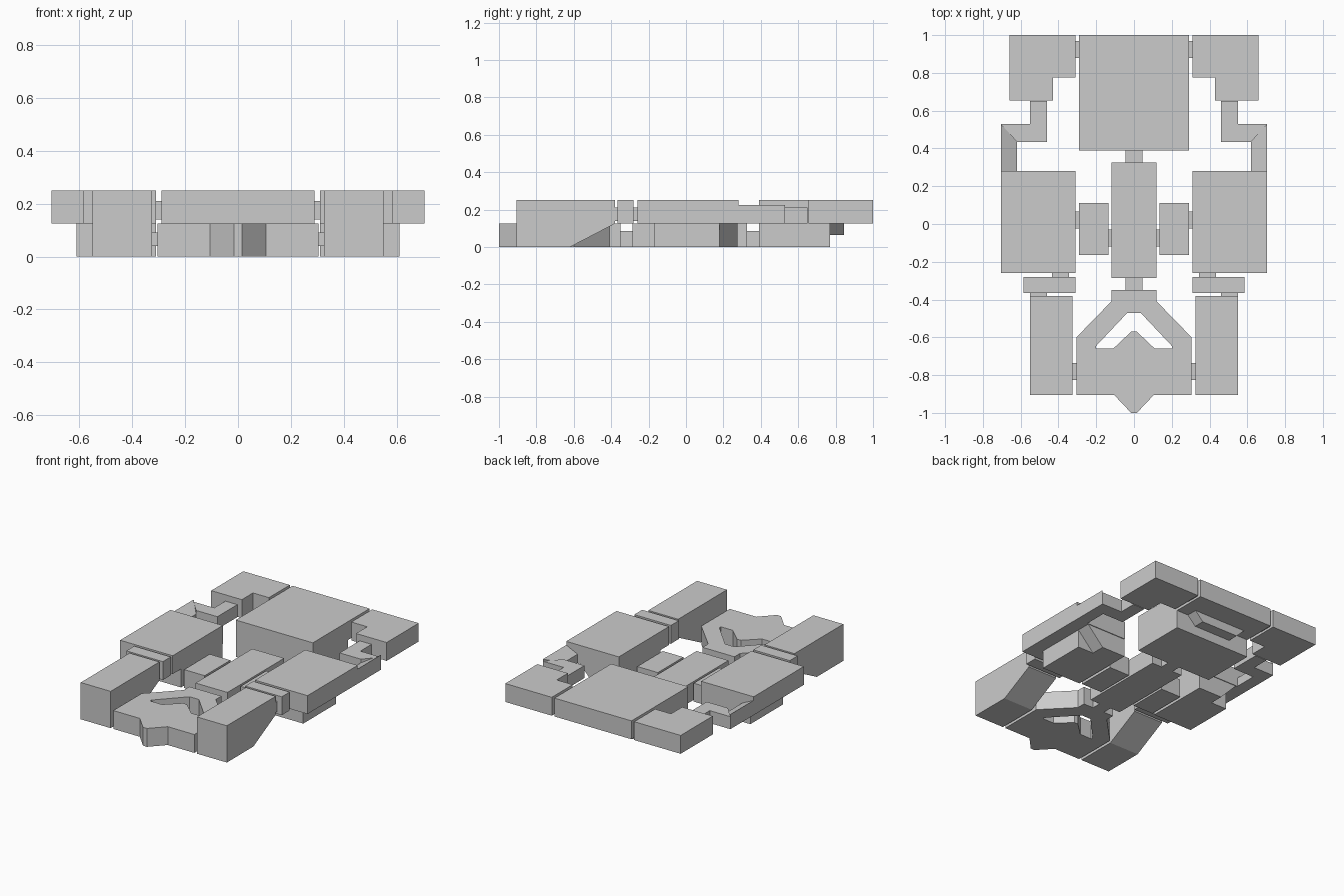
import bpy, bmesh

if "Cube" in bpy.data.objects:
    bpy.data.objects.remove(bpy.data.objects["Cube"])


def finish(name, bm, mirror):
    bmesh.ops.recalc_face_normals(bm, faces=bm.faces)
    mesh = bpy.data.meshes.new(name)
    bm.to_mesh(mesh)
    bm.free()
    ob = bpy.data.objects.new(name, mesh)
    bpy.context.collection.objects.link(ob)
    if mirror:
        m = ob.modifiers.new("mirror", 'MIRROR')
        m.use_clip = True
    return ob


def prism(name, pts, lo, hi, axis='z', mirror=True, tops=None):
    """Extrude a profile along an axis; tops gives optional heights per corner.
    Sides lying on the mirror plane are left open so halves weld cleanly."""
    def place(p, h):
        return {'x': (h, p[0], p[1]), 'y': (p[0], h, p[1]), 'z': (p[0], p[1], h)}[axis]
    bm = bmesh.new()
    a = [bm.verts.new(place(p, lo)) for p in pts]
    b = [bm.verts.new(place(p, tops[i] if tops else hi)) for i, p in enumerate(pts)]
    bm.faces.new(a[::-1])
    bm.faces.new(b)
    n = len(pts)
    for i in range(n):
        j = (i + 1) % n
        if mirror and axis != 'x' and pts[i][0] == 0 and pts[j][0] == 0:
            continue
        bm.faces.new((a[i], a[j], b[j], b[i]))
    return finish(name, bm, mirror)


def box(name, x0, x1, y0, y1, z0, z1, mirror=True):
    return prism(name, [(x0, y0), (x1, y0), (x1, y1), (x0, y1)], z0, z1, mirror=mirror)


M, T = 0.125, 0.25

# pointed front frame with its window
prism("front_frame", [(0, -.35), (.12, -.35), (.12, -.41), (.305, -.6), (.305, -.905),
                      (.105, -.905), (.015, -1), (0, -1), (0, -.57), (.015, -.57),
                      (.11, -.66), (.2, -.66), (.2, -.645), (.035, -.47), (0, -.47)], 0, M)

# central spine and its side pods
box("spine", -.12, .12, -.285, .325, 0, M, False)
box("side_pod", .135, .29, -.165, .11, 0, M)

# large rear plate with the block hanging under it
box("rear_plate", -.29, .29, .39, 1, M, T, False)
box("rear_underblock", -.29, .29, .39, .77, 0, M, False)
prism("rear_wedge", [(-.2, M), (-.14, .065), (.14, .065), (.2, M)], .77, .845, 'y', False)

# front side blocks with sloped undersides
prism("front_side_block", [(-.905, 0), (-.62, 0), (-.38, M), (-.38, T), (-.905, T)], .325, .55, 'x')
box("hinge_bar", .31, .585, -.365, -.28, M, T)

# middle side blocks, lower half and sloped end
box("middle_side_block", .31, .705, -.26, .28, M, T)
box("middle_underblock", .31, .61, -.17, .18, 0, M)
prism("middle_wedge", [(.31, 0), (.49, 0), (.61, M), (.31, M)], .18, .275, 'y')

# bent struts to the rear corners
prism("bent_strut_outer", [(.62, .28), (.705, .28), (.705, .53), (.62, .435)], M, 0,
      tops=[.185, .225, .225, .185])
prism("bent_strut_inner", [(.62, .435), (.705, .53), (.55, .53), (.55, .65), (.46, .65), (.46, .435)], M, .21)

# notched rear corner blocks
prism("rear_corner_block", [(.31, .775), (.43, .775), (.43, .655), (.66, .655), (.66, 1), (.31, 1)], M, T)

# small pegs joining the pieces: x0, x1, y0, y1, z0, z1
pegs = {
    "frame_side_peg": (.305, .325, -.825, -.735, .04, .09),
    "pod_inner_peg": (.12, .135, -.12, -.03, .04, .09),
    "pod_outer_peg": (.29, .31, -.025, .065, .04, .09),
    "hinge_front_peg": (.46, .55, -.38, -.365, .14, .21),
    "hinge_rear_peg": (.345, .435, -.28, -.26, .14, .21),
    "rear_corner_peg": (.29, .31, .88, .97, .14, .21),
}
for name, b in pegs.items():
    box(name, *b)
box("spine_front_peg", -.045, .045, -.35, -.285, 0, .085, False)
box("spine_rear_peg", -.045, .045, .325, .39, 0, .085, False)
